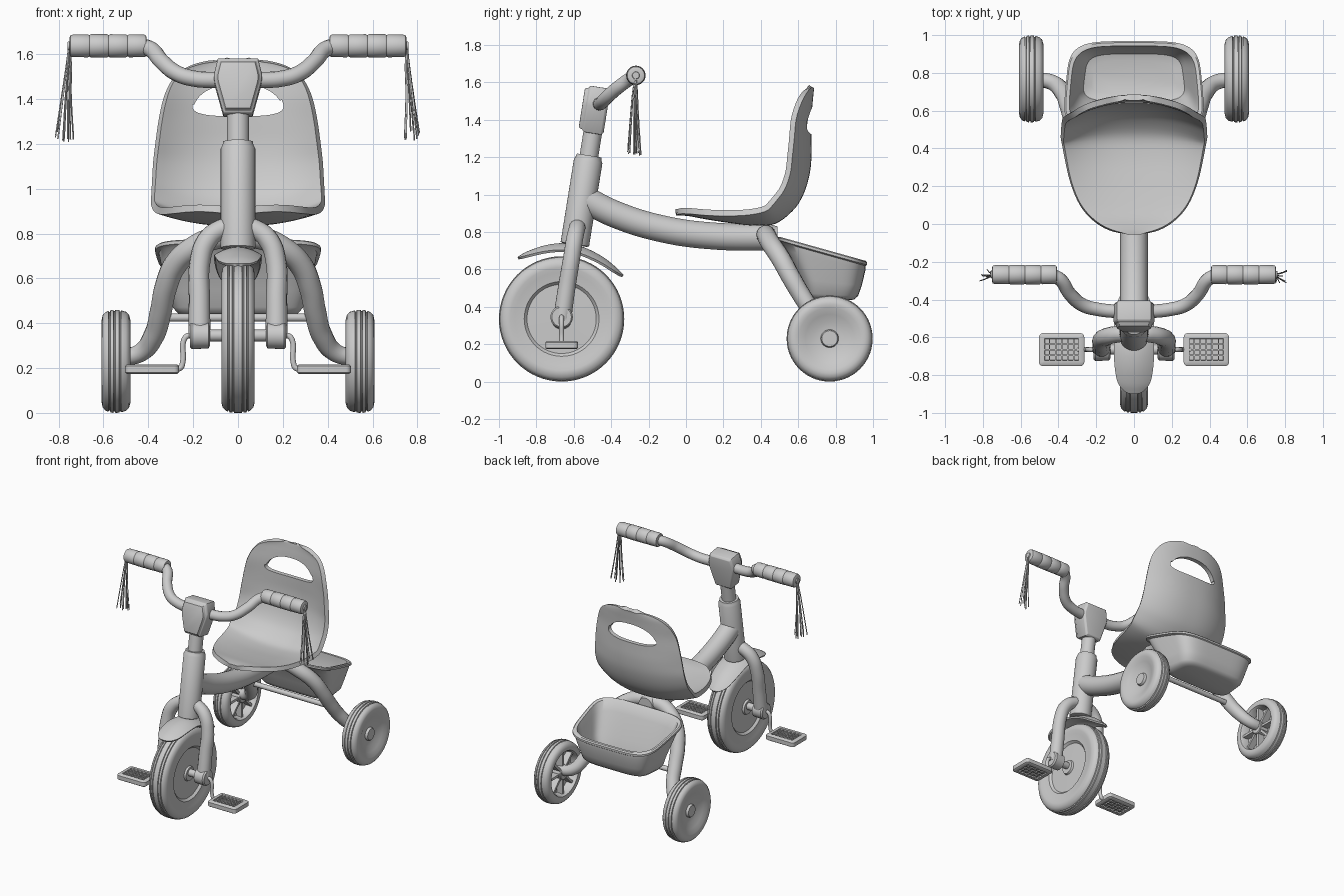
import bpy, bmesh, math, random
from mathutils import Vector, Matrix

if "Cube" in bpy.data.objects:
    bpy.data.objects.remove(bpy.data.objects["Cube"])

random.seed(4)


def finish(ob, angle=35):
    bpy.ops.object.select_all(action='DESELECT')
    ob.select_set(True)
    bpy.context.view_layer.objects.active = ob
    for m in list(ob.modifiers):
        bpy.ops.object.modifier_apply(modifier=m.name)
    bpy.ops.object.shade_smooth_by_angle(angle=math.radians(angle))
    return ob


def add_object(name, verts, faces):
    bm = bmesh.new()
    vs = [bm.verts.new(v) for v in verts]
    for f in faces:
        bm.faces.new([vs[i] for i in f])
    bmesh.ops.recalc_face_normals(bm, faces=bm.faces)
    me = bpy.data.meshes.new(name)
    bm.to_mesh(me)
    bm.free()
    ob = bpy.data.objects.new(name, me)
    bpy.context.collection.objects.link(ob)
    return ob


def loft(name, rings):
    n, k = len(rings[0]), len(rings)
    faces = [(i*n + j, i*n + (j+1) % n, (i+1)*n + (j+1) % n, (i+1)*n + j)
             for i in range(k-1) for j in range(n)]
    faces += [tuple(range(n)), tuple(range((k-1)*n, k*n))]
    return add_object(name, [v for r in rings for v in r], faces)


def lathe(name, prof, origin, axis, seg=48):
    """Revolve (distance along axis, radius) pairs."""
    q = Vector(axis).to_track_quat('Z', 'Y')
    rings = [[Vector(origin) + q @ Vector((r*math.cos(a), r*math.sin(a), d))
              for a in (2*math.pi*j/seg for j in range(seg))] for d, r in prof]
    return finish(loft(name, rings))


def tube(name, pts, r, radii=None, res=5):
    cu = bpy.data.curves.new(name, 'CURVE')
    cu.dimensions = '3D'
    cu.bevel_depth, cu.bevel_resolution, cu.resolution_u = r, res, 8
    cu.use_fill_caps = True
    sp = cu.splines.new('BEZIER')
    sp.bezier_points.add(len(pts) - 1)
    for i, (bp, p) in enumerate(zip(sp.bezier_points, pts)):
        bp.co = p
        bp.radius = radii[i] if radii else 1
        bp.handle_left_type = bp.handle_right_type = 'AUTO'
    ob = bpy.data.objects.new(name, cu)
    bpy.context.collection.objects.link(ob)
    bpy.ops.object.select_all(action='DESELECT')
    ob.select_set(True)
    bpy.context.view_layer.objects.active = ob
    bpy.ops.object.convert(target='MESH')
    return finish(bpy.context.view_layer.objects.active, 40)


def shell(name, stations, thick, power=2.4, sub=4, nu=24):
    """Curved sheet from (y, z, half width, edge rise) stations, then thickened."""
    st = [Vector(s) for s in stations]
    ext = [2*st[0] - st[1]] + st + [2*st[-1] - st[-2]]
    rows = []
    for i in range(1, len(ext) - 2):
        a, b, c, d = ext[i-1:i+3]
        for k in range(sub):
            t = k / sub
            rows.append(0.5*(2*b + (c-a)*t + (2*a-5*b+4*c-d)*t*t + (3*b-a-3*c+d)*t**3))
    rows.append(st[-1])
    verts = []
    for i, p in enumerate(rows):
        a, b = rows[max(i-1, 0)], rows[min(i+1, len(rows)-1)]
        t = Vector((b[0]-a[0], b[1]-a[1])).normalized()
        for j in range(nu + 1):
            u = 2*j/nu - 1
            h = p[3] * abs(u)**power
            verts.append((p[2]*u, p[0] - t.y*h, p[1] + t.x*h))
    n = nu + 1
    faces = [(i*n+j, i*n+j+1, (i+1)*n+j+1, (i+1)*n+j)
             for i in range(len(rows)-1) for j in range(nu)]
    ob = add_object(name, verts, faces)
    m = ob.modifiers.new('thickness', 'SOLIDIFY')
    m.thickness, m.offset = thick, 0
    return ob


def box(name, centre, size, bevel=0.0, recess=0.0):
    bm = bmesh.new()
    bmesh.ops.create_cube(bm, size=1, matrix=Matrix.Translation(centre) @ Matrix.Diagonal((*size, 1)))
    if bevel:
        up = [e for e in bm.edges if abs((e.verts[0].co - e.verts[1].co).z) > 1e-4]
        bmesh.ops.bevel(bm, geom=up, offset=bevel, segments=5, profile=0.5, affect='EDGES')
    if recess:
        ends = [f for f in bm.faces if abs(f.normal.z) > 0.9]
        bmesh.ops.inset_individual(bm, faces=ends, thickness=0.008, depth=0.006)
        bmesh.ops.inset_individual(bm, faces=ends, thickness=0.022, depth=0)
        bmesh.ops.inset_individual(bm, faces=ends, thickness=0.003, depth=-recess)
    me = bpy.data.meshes.new(name)
    bm.to_mesh(me)
    bm.free()
    ob = bpy.data.objects.new(name, me)
    bpy.context.collection.objects.link(ob)
    return finish(ob, 40)


# Front wheel: dished disc with grooved tyre
FY, FZ = -0.665, 0.335
half = [(.062, .012), (.062, .05), (.048, .055), (.046, .185), (.062, .2), (.068, .25), (.074, .275),
        (.074, .29), (.068, .312), (.055, .325), (.046, .329), (.044, .324), (.040, .324), (.038, .332),
        (.026, .334), (.024, .328), (.020, .328), (.018, .335)]
lathe("front_wheel", half + [(-x, r) for x, r in reversed(half)], (0, FY, FZ), (1, 0, 0), 64)
lathe("front_axle", [(-.215, .026), (.215, .026)], (0, FY, .345), (1, 0, 0), 24)

# Rear wheels: solid outside, spoked inside
RY, RZ = 0.768, 0.23
prof = [(.588, .01), (.588, .042), (.582, .046), (.570, .048), (.574, .09), (.592, .13), (.604, .165),
        (.608, .185), (.604, .205), (.592, .219), (.578, .225), (.576, .220), (.571, .220), (.569, .228),
        (.556, .230), (.554, .224), (.549, .224), (.547, .230), (.530, .229), (.528, .223), (.523, .223),
        (.521, .227), (.500, .221), (.486, .208), (.480, .185), (.483, .168), (.495, .160), (.545, .155),
        (.555, .05), (.495, .048), (.490, .043), (.490, .01)]
for s, side in ((1, "right"), (-1, "left")):
    lathe(f"{side}_rear_wheel", prof, (0, RY, RZ), (s, 0, 0), 56)
    for k in range(8):
        sp = box(f"{side}_wheel_spoke_{k+1}", (0, 0, .103), (.055, .018, .125))
        sp.matrix_world = Matrix.Translation((s*.528, RY, RZ)) @ Matrix.Rotation(k*math.pi/4, 4, 'X')

# Steering head, stem and main tube
AX = (0, .158, .987)
lathe("head_tube", [(0, .065), (.005, .077), (.455, .077), (.468, .07), (.485, .066), (.485, .03)],
      (0, -.595, .73), AX)
lathe("steering_stem", [(.4, .05), (.66, .05)], (0, -.595, .73), AX, 32)
tube("main_tube", [(0, -.56, .985), (0, -.38, .895), (0, -.12, .815), (0, .15, .778), (0, .44, .772), (0, .49, .772)],
     .073, [1, 1, 1, 1, 1, .8], 7)

# Stem cover: tapered block with raised bevelled front
outline = [(-.09, .125), (.09, .125), (.108, .05), (.105, .02), (.065, -.125), (-.065, -.125), (-.105, .02), (-.108, .05)]
rings = [[(x*k, y, z*k) for x, z in outline] for y, k in
         ((.068, .9), (.055, 1), (-.035, 1), (-.045, .95), (-.048, .9), (-.068, .84))]
cover = loft("stem_cover", rings)
cover.matrix_world = Matrix.Translation((0, -.49, 1.452)) @ Matrix.Rotation(-.158, 4, 'X')
m = cover.modifiers.new('soft', 'BEVEL')
m.width, m.segments = .006, 2
finish(cover, 30)

# Handlebar, grips and tassels
hb = [(.1, -.462, 1.485), (.19, -.452, 1.49), (.27, -.43, 1.513), (.34, -.37, 1.567),
      (.39, -.295, 1.622), (.44, -.268, 1.637)]
tube("handlebar", [(-x, y, z) for x, y, z in reversed(hb)] + [(0, -.464, 1.485)] + hb, .036)
grip = [(.408, .036), (.41, .046), (.418, .05), (.485, .051), (.492, .047), (.499, .051), (.57, .052),
        (.577, .048), (.584, .052), (.655, .052), (.662, .048), (.669, .051), (.738, .05), (.748, .046),
        (.752, .036), (.752, .02), (.76, .018), (.76, .005)]
for s, side in ((1, "right"), (-1, "left")):
    lathe(f"{side}_grip", grip, (0, -.268, 1.637), (s, 0, 0), 36)
    for k in range(11):
        x, y = random.uniform(.73, .815), -.275 + random.uniform(-.042, .042)
        tube(f"{side}_tassel_{k+1}", [(s*.755, -.268, 1.637), (s*(.745 + .2*(x-.73)), -.27 + .25*(y+.27), 1.58),
             (s*(x*.5+.378), y*.6-.11, 1.42), (s*x, y, random.uniform(1.205, 1.26))], .0035, None, 0)

# Front fork, cranks and pedals; rear legs
for s, side in ((1, "right"), (-1, "left")):
    fork = [(.03, -.58, .83), (.085, -.583, .815), (.14, -.595, .765), (.17, -.61, .67), (.172, -.638, .5), (.172, -.662, .335)]
    tube(f"{side}_fork_leg", [(s*x, y, z) for x, y, z in fork], .044, [1, 1, 1.05, 1.05, 1.08, 1.12])
    lathe(f"{side}_fork_end", [(.125, .045), (.132, .058), (.205, .06), (.215, .052), (.215, .01)],
          (0, FY, .345), (s, 0, 0), 32)
    crank = [(.2, FY, .345), (.228, FY, .342), (.243, FY, .32), (.246, FY, .23), (.258, FY, .2), (.3, FY, .195)]
    tube(f"{side}_crank", [(s*x, y, z) for x, y, z in crank], .013, None, 3)
    box(f"{side}_pedal", (s*.383, FY, .195), (.24, .175, .03), .022, .012)
    for k in range(5):
        box(f"{side}_pedal_rib_{k+1}", (s*(.383 + (k-2)*.032), FY, .195), (.007, .115, .036))
    for k in range(3):
        box(f"{side}_pedal_cross_rib_{k+1}", (s*.383, FY + (k-1)*.03, .195), (.18, .007, .036))
    leg = [(0, .43, .785), (.1, .43, .78), (.2, .455, .735), (.28, .505, .66), (.322, .56, .56),
           (.345, .625, .45), (.375, .695, .345), (.435, .75, .268), (.54, RY, .245)]
    tube(f"{side}_rear_leg", [(s*x, y, z) for x, y, z in leg], .052, [1, 1, 1, 1, .98, .95, .9, .8, .7])
tube("rear_cross_rod", [(-.34, .64, .425), (.34, .64, .425)], .019, None, 3)

# Front mudguard
shell("mudguard", [(-.897, .66, .015, 0), (-.885, .668, .05, -.008), (-.84, .692, .085, -.02), (-.75, .722, .1, -.03),
                   (-.65, .733, .103, -.035), (-.55, .712, .103, -.035), (-.45, .662, .095, -.03),
                   (-.38, .607, .075, -.02), (-.347, .574, .04, -.008), (-.338, .565, .012, 0)], .014, 2)
finish(bpy.data.objects["mudguard"])

# Seat: one curved shell with a hand hole cut through the back
seat = shell("seat", [
    (-.055, .903, .03, 0), (-.03, .904, .13, .008), (.02, .9, .215, .012), (.1, .885, .285, .02),
    (.22, .866, .335, .035), (.36, .85, .365, .06), (.47, .858, .38, .085), (.56, .925, .378, .1),
    (.61, 1.0, .375, .1), (.643, 1.1, .37, .1), (.655, 1.2, .36, .1), (.655, 1.3, .347, .09),
    (.655, 1.4, .325, .08), (.66, 1.48, .288, .06), (.665, 1.53, .235, .04), (.668, 1.56, .155, .02),
    (.67, 1.573, .05, 0)], .032)


def superellipse(n, count):
    out = []
    for j in range(count):
        c, s = math.cos(2*math.pi*j/count), math.sin(2*math.pi*j/count)
        out.append((math.copysign(abs(c)**(2/n), c), math.copysign(abs(s)**(2/n), s)))
    return out


hole = [(.195*a*(1 - .17*b), 1.395 + .072*b - .02*a*a*(b > 0)) for a, b in superellipse(3, 48)]
cutter = loft("hand_hole_cutter", [[(x, y, z) for x, z in hole] for y in (.4, .9)])
cutter.hide_render = True
m = seat.modifiers.new('hand_hole', 'BOOLEAN')
m.operation, m.solver, m.object = 'DIFFERENCE', 'EXACT', cutter
finish(seat, 40)
bpy.data.objects.remove(cutter)

# Rear basket: open tapered tub with a sloping rim
rows = [(.775, .10, .225, .435, 0), (.775, .125, .262, .442, -.02), (.775, .145, .283, .465, -.05),
        (.775, .165, .302, .53, -.1), (.745, .215, .338, .65, -.24), (.733, .228, .345, .682, -.28),
        (.73, .238, .362, .69, -.28), (.73, .238, .362, .704, -.28), (.73, .23, .354, .71, -.28),
        (.73, .212, .336, .706, -.28), (.745, .195, .318, .65, -.24), (.775, .148, .285, .53, -.1),
        (.775, .125, .262, .47, -.04), (.775, .09, .22, .455, 0)]
rings = [[(hx*a*(1 - .06*b), yc + hy*b, z + sl*hy*b) for a, b in superellipse(4.5, 64)]
         for yc, hy, hx, z, sl in rows]
finish(loft("basket", rings), 40)
